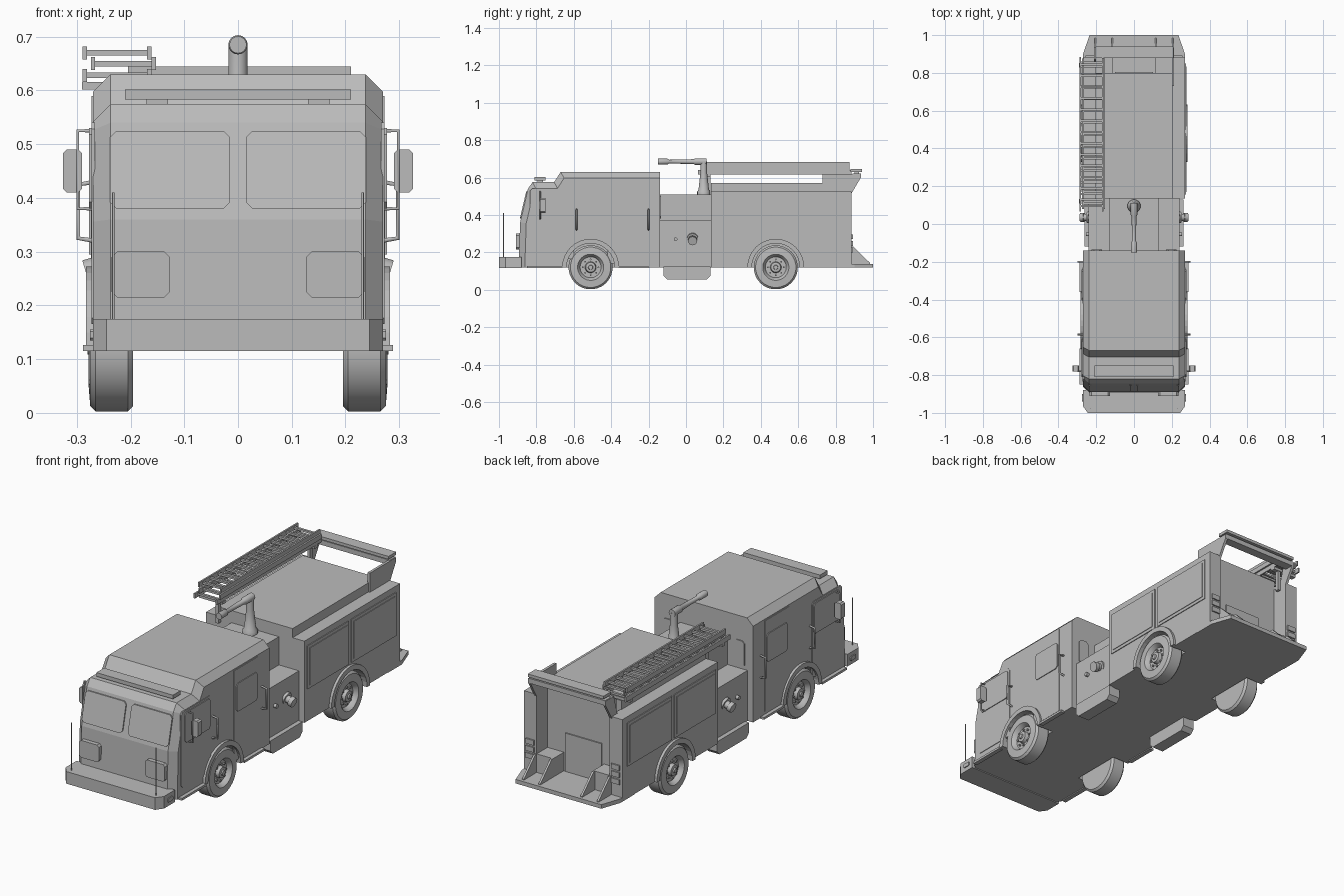
import bpy, bmesh, math
from mathutils import Vector

cube = bpy.data.objects.get("Cube")
if cube:
    bpy.data.objects.remove(cube, do_unlink=True)

paint = bpy.data.materials.new("plain_grey")
paint.use_nodes = True
GREY = (0.5, 0.5, 0.5, 1)
paint.diffuse_color = GREY
paint.node_tree.nodes["Principled BSDF"].inputs["Base Color"].default_value = GREY
SIDES = (("left", 1), ("right", -1))


def finish(name, bm):
    bmesh.ops.recalc_face_normals(bm, faces=bm.faces)
    mesh = bpy.data.meshes.new(name)
    bm.to_mesh(mesh)
    bm.free()
    mesh.materials.append(paint)
    ob = bpy.data.objects.new(name, mesh)
    bpy.context.collection.objects.link(ob)
    return ob


def activate(ob):
    bpy.ops.object.select_all(action='DESELECT')
    ob.select_set(True)
    bpy.context.view_layer.objects.active = ob


def smooth(ob):
    activate(ob)
    bpy.ops.object.shade_smooth_by_angle(angle=math.radians(35))


def prism(name, axis, pts, a, b):
    """Extrude a 2D outline along an axis from a to b."""
    place = {'x': lambda p, t: (t, p[0], p[1]),
             'y': lambda p, t: (p[0], t, p[1]),
             'z': lambda p, t: (p[0], p[1], t)}[axis]
    bm = bmesh.new()
    lo = [bm.verts.new(place(p, a)) for p in pts]
    hi = [bm.verts.new(place(p, b)) for p in pts]
    bm.faces.new(lo)
    bm.faces.new(hi[::-1])
    for i in range(len(pts)):
        j = (i + 1) % len(pts)
        bm.faces.new((lo[i], lo[j], hi[j], hi[i]))
    return finish(name, bm)


def rect(u0, u1, v0, v1, c=0.0):
    """Rectangle outline with optional clipped corners."""
    if not c:
        return [(u0, v0), (u1, v0), (u1, v1), (u0, v1)]
    return [(u0 + c, v0), (u1 - c, v0), (u1, v0 + c), (u1, v1 - c),
            (u1 - c, v1), (u0 + c, v1), (u0, v1 - c), (u0, v0 + c)]


def box(name, x0, x1, y0, y1, z0, z1):
    return prism(name, 'z', rect(x0, x1, y0, y1), z0, z1)


def lathe(name, profile, centre, axis, steps=32):
    """Spin (distance, radius) pairs about an axis through centre."""
    axis, centre = Vector(axis).normalized(), Vector(centre)
    side = axis.orthogonal().normalized()
    bm = bmesh.new()
    vs = [bm.verts.new(centre + axis * d + side * r) for d, r in profile]
    es = [bm.edges.new(e) for e in zip(vs, vs[1:])]
    bmesh.ops.spin(bm, geom=vs + es, cent=centre, axis=axis, angle=math.tau, steps=steps)
    bmesh.ops.remove_doubles(bm, verts=bm.verts, dist=0.0002)
    ob = finish(name, bm)
    smooth(ob)
    return ob


def tube(name, pts, r):
    cu = bpy.data.curves.new(name, 'CURVE')
    cu.dimensions, cu.bevel_depth, cu.bevel_resolution, cu.use_fill_caps = '3D', r, 1, True
    sp = cu.splines.new('POLY')
    sp.points.add(len(pts) - 1)
    for p, co in zip(sp.points, pts):
        p.co = (*co, 1)
    ob = bpy.data.objects.new(name, cu)
    bpy.context.collection.objects.link(ob)
    cu.materials.append(paint)
    activate(ob)
    bpy.ops.object.convert(target='MESH')


def cut_wheel_wells(body, y):
    cutter = lathe("well_cutter", [(-0.5, 0), (-0.5, 0.13), (-0.19, 0.13), (-0.19, 0),
                                   (0.19, 0), (0.19, 0.13), (0.5, 0.13), (0.5, 0)], (0, y, 0.12), (1, 0, 0))
    mod = body.modifiers.new("wells", 'BOOLEAN')
    mod.operation, mod.object, mod.solver = 'DIFFERENCE', cutter, 'EXACT'
    activate(body)
    bpy.ops.object.modifier_apply(modifier=mod.name)
    bpy.data.objects.remove(cutter, do_unlink=True)


FRONT_AXLE, REAR_AXLE = -0.51, 0.48

# Cab: side profile with chamfered front corners and roof edges
cab = prism("cab", 'x', [(-0.895, 0.12), (-0.887, 0.36), (-0.845, 0.54), (-0.82, 0.575), (-0.705, 0.575),
                         (-0.67, 0.63), (-0.14, 0.63), (-0.14, 0.12)], -0.27, 0.27)
bm = bmesh.new()
bm.from_mesh(cab.data)
rim = [e for e in bm.edges if abs(sum(v.co.x for v in e.verts)) > 0.5
       and any(v.co.z > 0.13 for v in e.verts) and any(v.co.y < -0.15 for v in e.verts)]
bmesh.ops.bevel(bm, geom=rim, offset=0.033, segments=1, affect='EDGES', profile=0.5)
bm.to_mesh(cab.data)
bm.free()
cut_wheel_wells(cab, FRONT_AXLE)

# Rear body: plan outline with a recess at the back, and hose bed
rear = prism("rear_body", 'z', [(-0.27, 0.135), (0.27, 0.135), (0.27, 0.885), (0.2, 0.885), (0.2, 0.8),
                                (-0.2, 0.8), (-0.2, 0.885), (-0.27, 0.885)], 0.12, 0.525)
cut_wheel_wells(rear, REAR_AXLE)
box("hose_bed", -0.205, 0.205, 0.135, 0.8, 0.5, 0.57)
box("rear_panel", -0.1, 0.1, 0.798, 0.806, 0.14, 0.33)

# Pump section
box("pump_lower", -0.24, 0.24, -0.15, 0.14, 0.12, 0.37)
box("pump_upper", -0.13, 0.13, -0.15, 0.14, 0.36, 0.51)

# Tail step
prism("tail_step", 'z', [(-0.27, 0.79), (0.27, 0.79), (0.27, 0.9), (0.235, 1.0), (-0.235, 1.0), (-0.27, 0.9)],
      0.118, 0.138)

# Bumper and windscreen trim
bumper = [(0.27, -0.88), (0.27, -0.965), (0.245, -1.0)]
prism("front_bumper", 'z', bumper + [(-x, y) for x, y in bumper[::-1]], 0.115, 0.175)
box("roof_light_bar", -0.21, 0.21, -0.81, -0.75, 0.583, 0.602)
for x in (-0.15, 0.15):
    box("light_bar_foot", x - 0.02, x + 0.02, -0.795, -0.765, 0.57, 0.585)

for side, s in SIDES:
    def n(part):
        return side + "_" + part

    def panel(part, y0, y1, z0, z1, c=0.0, x=0.27, t=0.005):
        prism(n(part), 'x', rect(y0, y1, z0, z1, c), s * (x - 0.004), s * (x + t))

    # Windscreen pane, sheared to follow the slope
    pane = prism(n("windscreen"), 'y', rect(min(s * 0.015, s * 0.238), max(s * 0.015, s * 0.238), 0.38, 0.525, 0.012),
                 -0.893, -0.885)
    for v in pane.data.vertices:
        v.co.y += (v.co.z - 0.36) * 0.042 / 0.18
    # Headlights, bumper lamp and whip aerial
    prism(n("headlight"), 'y', rect(min(s * 0.127, s * 0.235), max(s * 0.127, s * 0.235), 0.215, 0.3, 0.01),
          -0.91, -0.88)
    panel("bumper_lamp", -0.94, -0.9, 0.135, 0.155, 0.004)
    tube(n("aerial"), [(s * 0.232, -0.975, 0.17), (s * 0.232, -0.975, 0.41)], 0.0025)

    # Cab doors, windows, steps and grab rails
    panel("front_door", -0.835, -0.6, 0.165, 0.54, 0.012, t=0.003)
    panel("front_window", -0.81, -0.61, 0.38, 0.53, 0.012, t=0.007)
    panel("rear_door", -0.42, -0.23, 0.14, 0.59, t=0.003)
    panel("rear_window", -0.405, -0.24, 0.38, 0.52, 0.012, t=0.007)
    xs = min(s * 0.17, s * 0.225), max(s * 0.17, s * 0.225)
    prism(n("cab_back_window"), 'y', rect(*xs, 0.38, 0.51, 0.012), -0.143, -0.135)
    for y0, y1 in ((-0.85, -0.66), (-0.36, -0.2)):
        panel("cab_step", y0, y1, 0.115, 0.126, t=0.018)
    for y in (-0.585, -0.2):
        tube(n("grab_rail"), [(s * 0.265, y, 0.32), (s * 0.297, y, 0.325), (s * 0.297, y, 0.425),
                              (s * 0.265, y, 0.43)], 0.005)

    # Mirror on a bent arm
    tube(n("mirror_arm"), [(s * 0.26, -0.78, 0.525), (s * 0.298, -0.78, 0.525), (s * 0.298, -0.78, 0.38),
                           (s * 0.26, -0.78, 0.38)], 0.004)
    prism(n("mirror"), 'y', rect(min(s * 0.29, s * 0.326), max(s * 0.29, s * 0.326), 0.41, 0.49, 0.007), -0.78, -0.75)

    # Locker doors, leaving room for the wheel arch
    for y0, y1 in ((0.155, 0.48), (0.5, 0.85)):
        panel("locker_door", y0, y1, 0.28, 0.495, t=0.004)
        panel("locker_door_inset", y0 + 0.015, y1 - 0.015, 0.295, 0.48, t=0.007)

    # Under-body box and pump fittings
    prism(n("underbody_box"), 'x', [(-0.12, 0.125), (-0.12, 0.075), (-0.1, 0.055), (0.11, 0.055),
                                    (0.13, 0.075), (0.13, 0.125)], s * 0.2, s * 0.262)
    lathe(n("pump_inlet"), [(0, 0.03), (0.012, 0.03), (0.012, 0.018), (0.03, 0.018), (0.03, 0.024), (0.05, 0.024),
                            (0.05, 0)], (s * 0.235, 0.035, 0.275), (s, 0, -0.3), 16)
    lathe(n("pump_valve"), [(0, 0.01), (0.02, 0.01), (0.02, 0)], (s * 0.235, -0.055, 0.27), (s, 0, 0), 12)

    # Wheels and arches
    for end, y in (("front", FRONT_AXLE), ("rear", REAR_AXLE)):
        lathe(n(end + "_wheel"), [(0.195, 0), (0.195, 0.108), (0.205, 0.118), (0.265, 0.118), (0.275, 0.108),
                                  (0.278, 0.07), (0.268, 0.062), (0.255, 0.056), (0.255, 0.03), (0.272, 0.026),
                                  (0.274, 0.013), (0.28, 0.011), (0.28, 0)], (0, y, 0.12), (s, 0, 0), 28)
        for k in range(8):
            a = k * math.tau / 8
            lathe(n(end + "_wheel_nut"), [(0, 0.005), (0.01, 0.005), (0.01, 0)],
                  (s * 0.254, y + 0.042 * math.cos(a), 0.12 + 0.042 * math.sin(a)), (s, 0, 0), 6)
        arc = [(math.cos(k * math.pi / 16), math.sin(k * math.pi / 16)) for k in range(17)]
        prism(n(end + "_wheel_arch"), 'x', [(y + 0.152 * c, 0.12 + 0.152 * d) for c, d in arc]
              + [(y + 0.128 * c, 0.12 + 0.128 * d) for c, d in arc[::-1]], s * 0.25, s * 0.283)

    # Rear step boxes with sloped gussets
    box(n("rear_step_box"), min(s * 0.11, s * 0.2), max(s * 0.11, s * 0.2), 0.79, 0.885, 0.13, 0.23)
    for x in (0.11, 0.2):
        prism(n("step_gusset"), 'x', [(0.88, 0.13), (0.985, 0.13), (0.985, 0.142), (0.895, 0.23), (0.88, 0.23)],
              s * x, s * (x + 0.01))
    for k in range(3):
        box(n("tail_lamp"), min(s * 0.212, s * 0.258), max(s * 0.212, s * 0.258), 0.88, 0.892,
            0.2 + k * 0.035, 0.225 + k * 0.035)

    # Bracket plates holding the rear rack
    prism(n("rack_bracket"), 'x', [(0.73, 0.515), (0.885, 0.515), (0.935, 0.6), (0.935, 0.62), (0.73, 0.62)]
          if s > 0 else [(0.84, 0.515), (0.885, 0.515), (0.935, 0.6), (0.935, 0.62), (0.87, 0.62)],
          s * 0.2, s * 0.213)

# Rear rack crossbars
box("rack_lower_bar", -0.21, 0.21, 0.89, 0.935, 0.598, 0.622)
box("rack_upper_bar", -0.205, 0.21, 0.88, 0.94, 0.63, 0.645)
box("rack_spacer", -0.19, 0.19, 0.9, 0.925, 0.615, 0.635)

# Stacked ladders on their supports
for x0, x1, z, y0, y1 in ((-0.285, -0.165, 0.67, 0.1, 0.875), (-0.27, -0.157, 0.65, 0.08, 0.875),
                          (-0.285, -0.165, 0.628, 0.065, 0.885)):
    for x in (x0, x1):
        box("ladder_rail", x - 0.004, x + 0.004, y0, y1, z - 0.012, z + 0.012)
    for k in range(13):
        y = y0 + 0.03 + k * (y1 - y0 - 0.06) / 12
        box("ladder_rung", x0, x1, y - 0.006, y + 0.006, z - 0.005, z + 0.005)
for y in (0.12, 0.84):
    box("ladder_support", -0.29, -0.16, y - 0.012, y + 0.012, 0.602, 0.616)
    box("ladder_post", -0.2, -0.185, y - 0.01, y + 0.01, 0.5, 0.605)

# Deck gun
lathe("gun_post", [(0, 0), (0, 0.035), (0.02, 0.035), (0.03, 0.028), (0.12, 0.018), (0.18, 0.018), (0.18, 0)],
      (0, 0.095, 0.505), (0, 0, 1), 16)
lathe("gun_barrel", [(0, 0), (0, 0.018), (0.06, 0.018), (0.07, 0.013), (0.2, 0.01), (0.21, 0.016), (0.26, 0.016),
                     (0.26, 0)], (0, 0.11, 0.685), (0, -1, 0), 16)
